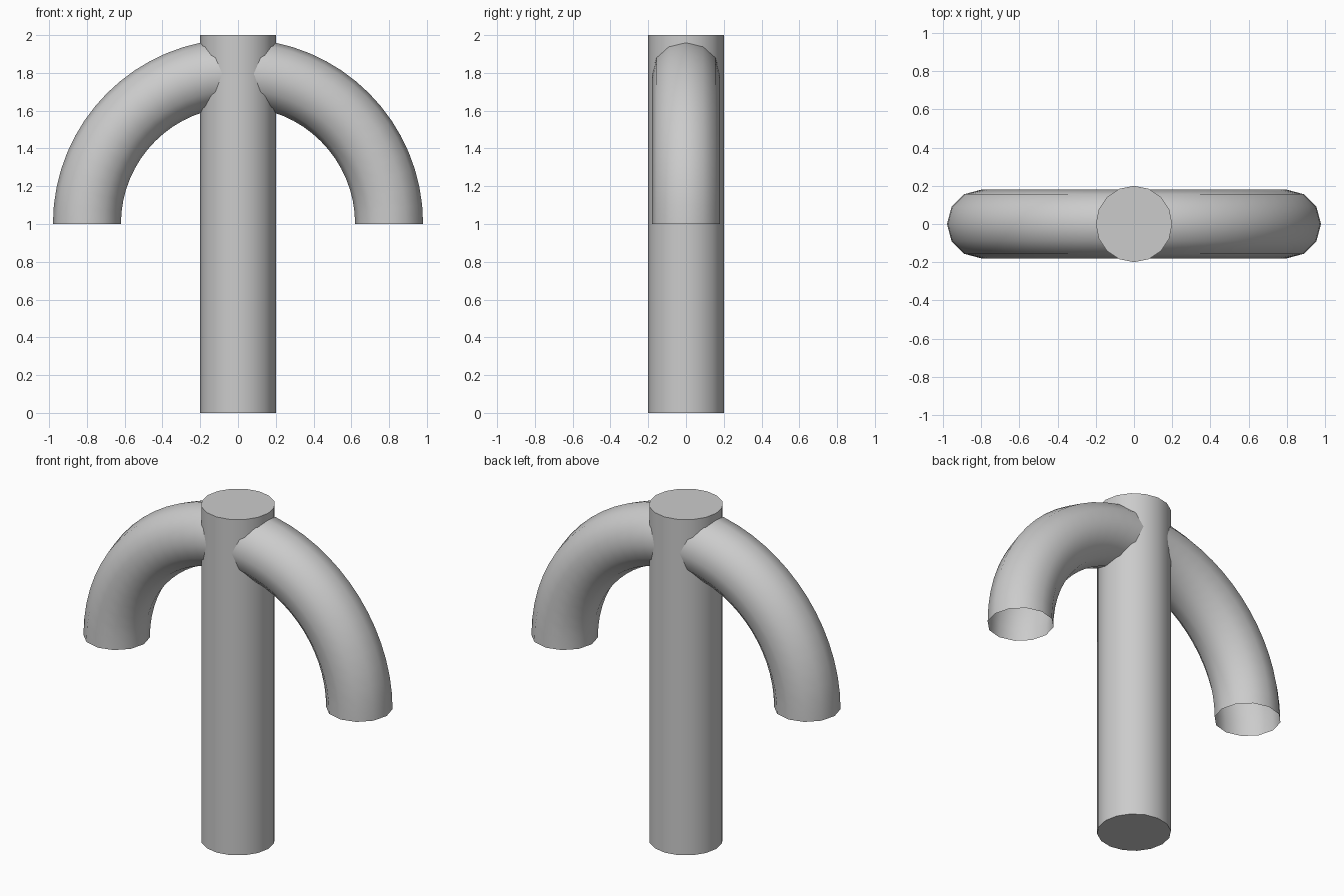
import bpy, math

if "Cube" in bpy.data.objects:
    bpy.data.objects.remove(bpy.data.objects["Cube"])

# Upright post
bpy.ops.mesh.primitive_cylinder_add(vertices=16, radius=0.2, depth=2, location=(0, 0, 1))
post = bpy.context.object
post.name = "post"
bpy.ops.object.shade_smooth_by_angle(angle=math.radians(40))

# Arched tube: half circle through the post, open at both ends
R, K = 0.8, 0.8 * 0.5523
curve = bpy.data.curves.new("arched_tube", 'CURVE')
curve.dimensions = '3D'
curve.fill_mode = 'FULL'
curve.bevel_depth = 0.18
curve.bevel_resolution = 4
curve.use_fill_caps = False
curve.resolution_u = 16
spline = curve.splines.new('BEZIER')
spline.bezier_points.add(2)
arc = [((-R, 1), (0, K)), ((0, 1 + R), (K, 0)), ((R, 1), (0, -K))]
for p, ((x, z), (dx, dz)) in zip(spline.bezier_points, arc):
    p.handle_left_type = p.handle_right_type = 'FREE'
    p.co = (x, 0, z)
    p.handle_left = (x - dx, 0, z - dz)
    p.handle_right = (x + dx, 0, z + dz)
tube = bpy.data.objects.new("arched_tube", curve)
bpy.context.collection.objects.link(tube)

# Convert the tube to a smooth mesh
bpy.ops.object.select_all(action='DESELECT')
tube.select_set(True)
bpy.context.view_layer.objects.active = tube
bpy.ops.object.convert(target='MESH')
bpy.ops.object.shade_smooth()
